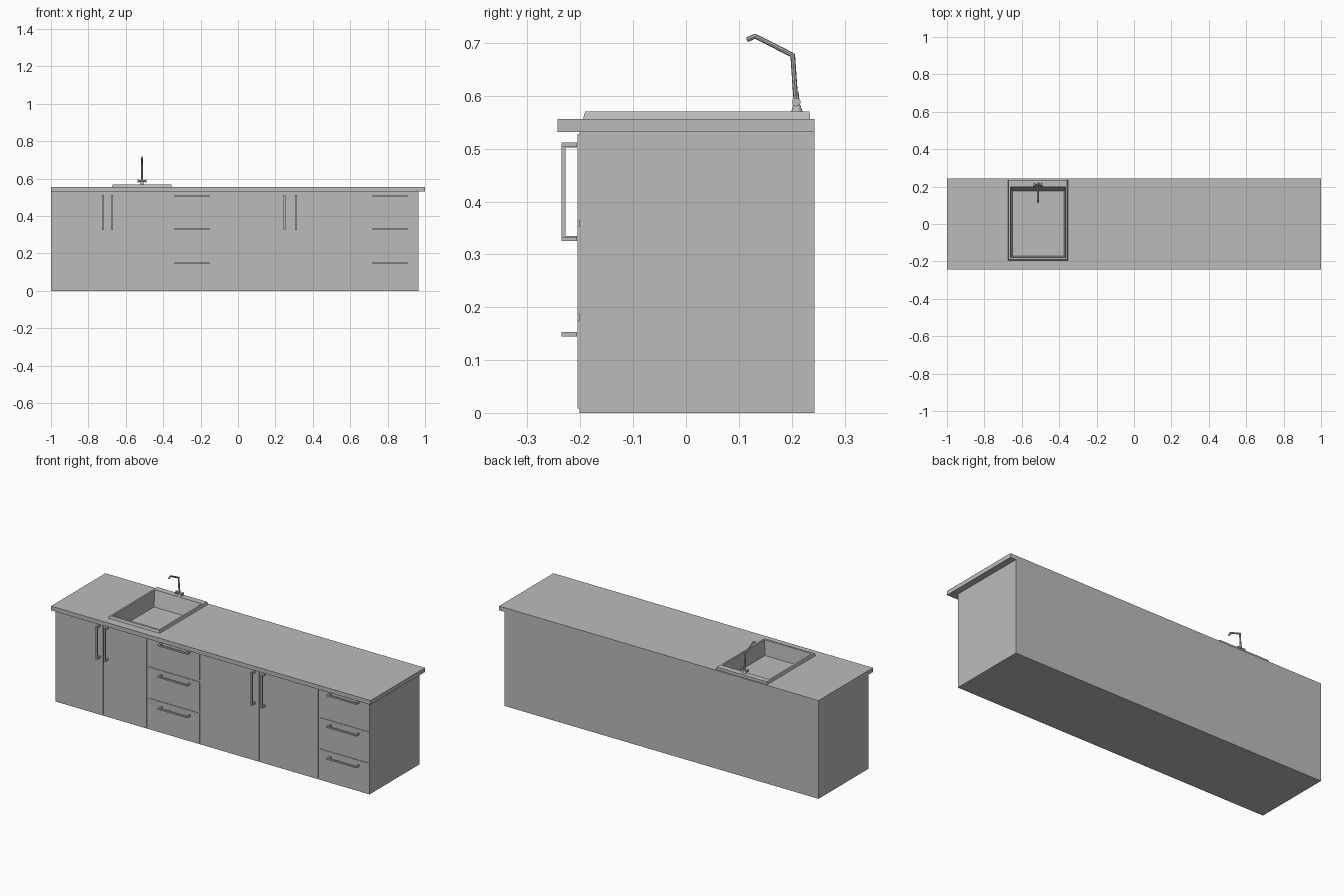
import bpy
import bmesh
from mathutils import Vector

cube = bpy.data.objects.get("Cube")
if cube:
    bpy.data.objects.remove(cube, do_unlink=True)

grey = bpy.data.materials.new("plain_grey")
grey.use_nodes = True
grey.diffuse_color = (0.5, 0.5, 0.5, 1)
shader = next(n for n in grey.node_tree.nodes if n.type == 'BSDF_PRINCIPLED')
shader.inputs["Base Color"].default_value = (0.5, 0.5, 0.5, 1)


def finish(bm, name):
    bmesh.ops.recalc_face_normals(bm, faces=bm.faces[:])
    mesh = bpy.data.meshes.new(name)
    bm.to_mesh(mesh)
    bm.free()
    mesh.materials.append(grey)
    obj = bpy.data.objects.new(name, mesh)
    bpy.context.collection.objects.link(obj)
    return obj


def add_box(bm, x, y, z):
    """Box from (min, max) pairs."""
    verts = bmesh.ops.create_cube(bm, size=1)["verts"]
    for v in verts:
        v.co = [(a + b) / 2 + c * (b - a) for (a, b), c in zip((x, y, z), v.co)]


def box(name, x, y, z):
    bm = bmesh.new()
    add_box(bm, x, y, z)
    return finish(bm, name)


def add_rod(bm, start, end, r1, r2, sides=8):
    """Tapered rod between two points."""
    start, end = Vector(start), Vector(end)
    axis = end - start
    matrix = axis.to_track_quat('Z', 'Y').to_matrix().to_4x4()
    matrix.translation = (start + end) / 2
    bmesh.ops.create_cone(bm, cap_ends=True, segments=sides, radius1=r1,
                          radius2=r2, depth=axis.length, matrix=matrix)


# Carcass and worktop, both opened up for the basin
carcass = box("carcass", (-1, 0.965), (-0.202, 0.243), (0, 0.532))
worktop = box("worktop", (-1, 1), (-0.243, 0.243), (0.532, 0.556))
cutter = box("sink_cutter", (-0.667, -0.358), (-0.186, 0.205), (0.45, 0.6))
for part in (carcass, worktop):
    mod = part.modifiers.new("sink_opening", 'BOOLEAN')
    mod.operation = 'DIFFERENCE'
    mod.solver = 'EXACT'
    mod.object = cutter
    bpy.context.view_layer.objects.active = part
    bpy.ops.object.modifier_apply(modifier=mod.name)
bpy.data.objects.remove(cutter, do_unlink=True)

# Doors and drawer fronts
FRONT = (-0.205, -0.202)
DOORS = [(-0.965, -0.701), (-0.696, -0.428), (-0.09, 0.275), (0.283, 0.645)]
DRAWERS = [(-0.417, -0.096), (0.652, 0.963)]
ROWS = [(0.008, 0.176), (0.187, 0.353), (0.364, 0.528)]
for i, span in enumerate(DOORS):
    box(f"door_{i + 1}", span, FRONT, (0.008, 0.528))
for i, span in enumerate(DRAWERS):
    for j, row in enumerate(ROWS):
        box(f"drawer_{i + 1}_{j + 1}", span, FRONT, row)

# Bar handles with two posts each
BAR, POST = (-0.236, -0.228), (-0.228, -0.206)


def handle(name, x, z, upright):
    bm = bmesh.new()
    add_box(bm, x, BAR, z)
    lo, hi = z if upright else x
    for end in ((lo, lo + 0.01), (hi - 0.01, hi)):
        if upright:
            add_box(bm, x, POST, end)
        else:
            add_box(bm, end, POST, z)
    finish(bm, name)


for i, x in enumerate((-0.722, -0.672, 0.249, 0.311)):
    handle(f"door_handle_{i + 1}", (x - 0.005, x + 0.005), (0.325, 0.512), True)
for i, x in enumerate((-0.246, 0.813)):
    for j, z in enumerate((0.149, 0.329, 0.508)):
        handle(f"drawer_handle_{i + 1}_{j + 1}", (x - 0.093, x + 0.093),
               (z - 0.004, z + 0.004), False)

# Sink: stacked rectangles from the outer rim down to the basin floor
bm = bmesh.new()
levels = [(-0.674, -0.353, -0.195, 0.235, 0.556),
          (-0.670, -0.357, -0.191, 0.234, 0.570),
          (-0.660, -0.366, -0.179, 0.199, 0.570),
          (-0.649, -0.374, -0.172, 0.176, 0.485)]
rings = [[bm.verts.new(p) for p in ((a, c, z), (b, c, z), (b, d, z), (a, d, z))]
         for a, b, c, d, z in levels]
for low, high in zip(rings, rings[1:]):
    for k in range(4):
        n = (k + 1) % 4
        bm.faces.new((low[k], low[n], high[n], high[k]))
bm.faces.new(rings[-1])
sink = finish(bm, "sink")
# Make sure the basin floor faces upwards
if sink.data.polygons[-1].normal.z < 0:
    sink.data.flip_normals()

# Tap: flared base, cross handle, ball joint and bent spout
X = -0.513
bm = bmesh.new()
add_rod(bm, (X, 0.21, 0.569), (X, 0.209, 0.588), 0.011, 0.005, 12)
add_rod(bm, (X - 0.023, 0.209, 0.588), (X + 0.023, 0.209, 0.588), 0.005, 0.005)
for side in (-1, 1):
    add_rod(bm, (X + side * 0.015, 0.209, 0.588),
            (X + side * 0.023, 0.209, 0.588), 0.008, 0.008, 12)
add_rod(bm, (X, 0.209, 0.588), (X, 0.209, 0.608), 0.006, 0.004)
path = [(X, 0.208, 0.59), (X, 0.202, 0.677), (X, 0.131, 0.713), (X, 0.115, 0.706)]
for a, b in zip(path, path[1:]):
    add_rod(bm, a, b, 0.0045, 0.0045)
for p in path[1:-1]:
    ball = bmesh.ops.create_uvsphere(bm, u_segments=8, v_segments=6, radius=0.0045)
    bmesh.ops.translate(bm, verts=ball["verts"], vec=p)
tap = finish(bm, "tap")
bpy.ops.object.select_all(action='DESELECT')
tap.select_set(True)
bpy.context.view_layer.objects.active = tap
bpy.ops.object.shade_smooth_by_angle()
